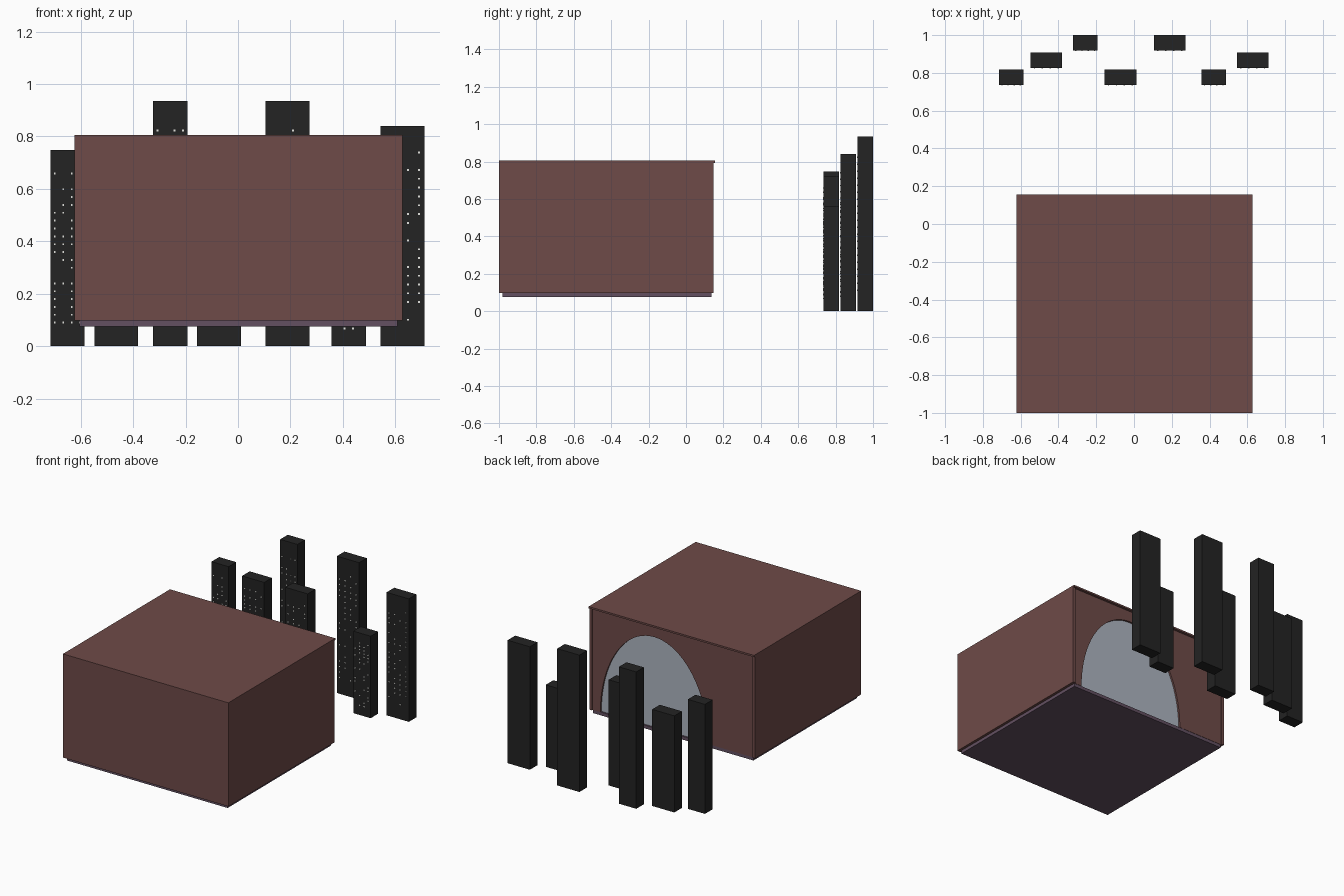
import bpy, bmesh, math, random

if "Cube" in bpy.data.objects:
    bpy.data.objects.remove(bpy.data.objects["Cube"])

random.seed(4)


def material(name, rgb):
    m = bpy.data.materials.new(name)
    m.diffuse_color = (*rgb, 1)
    m.use_nodes = True
    m.node_tree.nodes["Principled BSDF"].inputs["Base Color"].default_value = m.diffuse_color
    return m


BROWN = material("red brown wall", (0.156, 0.069, 0.065))
PURPLE = material("dusky purple floor", (0.125, 0.080, 0.120))
GLASS = material("pale blue grey glass", (0.42, 0.46, 0.53))
DARK = material("charcoal tower", (0.0168, 0.0168, 0.0168))
LIGHT = material("lit window", (0.80, 0.80, 0.76))


def finish(name, bm, mat):
    bmesh.ops.recalc_face_normals(bm, faces=bm.faces)
    me = bpy.data.meshes.new(name)
    bm.to_mesh(me)
    bm.free()
    me.materials.append(mat)
    ob = bpy.data.objects.new(name, me)
    bpy.context.collection.objects.link(ob)
    return ob


def add_box(bm, x0, x1, y0, y1, z0, z1):
    vs = bmesh.ops.create_cube(bm, size=1)["verts"]
    for v in vs:
        v.co.x = x1 if v.co.x > 0 else x0
        v.co.y = y1 if v.co.y > 0 else y0
        v.co.z = z1 if v.co.z > 0 else z0


def box(name, mat, *bounds):
    bm = bmesh.new()
    add_box(bm, *bounds)
    return finish(name, bm, mat)


def slab(name, mat, outline, y, depth):
    """Extrude an x-z outline along y."""
    bm = bmesh.new()
    face = bm.faces.new([bm.verts.new((x, y, z)) for x, z in outline])
    new = bmesh.ops.extrude_face_region(bm, geom=[face])["geom"]
    for v in new:
        if isinstance(v, bmesh.types.BMVert):
            v.co.y += depth
    return finish(name, bm, mat)


def arch(cx, z0, rx, rz, n=40):
    return [(cx + rx * math.cos(math.pi * i / n), z0 + rz * math.sin(math.pi * i / n))
            for i in range(n + 1)]


# Room shell
X0, X1, Z0, Z1 = -0.623, 0.627, 0.097, 0.793
T = 0.018
box("floor", PURPLE, X0 + T, X1 - T, -0.982, 0.136, 0.075, 0.0975)
box("roof", BROWN, X0, X1, -1.0, 0.155, Z1, 0.805)
box("left_wall", BROWN, X0, X0 + T, -1.0, 0.146, Z0, Z1)
box("right_wall", BROWN, X1 - T, X1, -1.0, 0.146, Z0, Z1)
box("front_wall", BROWN, X0 + T, X1 - T, -1.0, -1.0 + T, Z0, Z1)

# Back wall with arched opening, and the recessed pane
CX, RX, RZ = 0.143, 0.408, 0.622
outline = [(X0 + T, Z0), (X0 + T, Z1), (X1 - T, Z1), (X1 - T, Z0)]
slab("back_wall", BROWN, outline + arch(CX, Z0, RX, RZ), 0.118, 0.020)
slab("arched_window_pane", GLASS, arch(CX, Z0 + 0.001, RX, RZ), 0.120, 0.006)

# Skyline: left edge, right edge, row front, height
towers = [
    (-0.715, -0.586, 0.735, 0.748),
    (-0.548, -0.381, 0.827, 0.660),
    (-0.324, -0.193, 0.918, 0.935),
    (-0.156, 0.012, 0.735, 0.722),
    (0.105, 0.273, 0.918, 0.935),
    (0.357, 0.488, 0.735, 0.560),
    (0.544, 0.712, 0.827, 0.840),
]
COLS, ROWS, S = 4, 20, 0.0035
for k, (x0, x1, y, h) in enumerate(towers, 1):
    box(f"tower_{k}", DARK, x0, x1, y, y + 0.082, 0, h)
    # Scattered lit windows on the face towards the room
    bm = bmesh.new()
    for c in range(COLS):
        x = x0 + (c + 0.5) * (x1 - x0) / COLS
        for r in range(ROWS):
            if random.random() < 0.6:
                z = h * (0.12 + 0.76 * r / (ROWS - 1))
                add_box(bm, x - S, x + S, y - 0.003, y + 0.001, z - S, z + S)
    finish(f"tower_{k}_lit_windows", bm, LIGHT)
